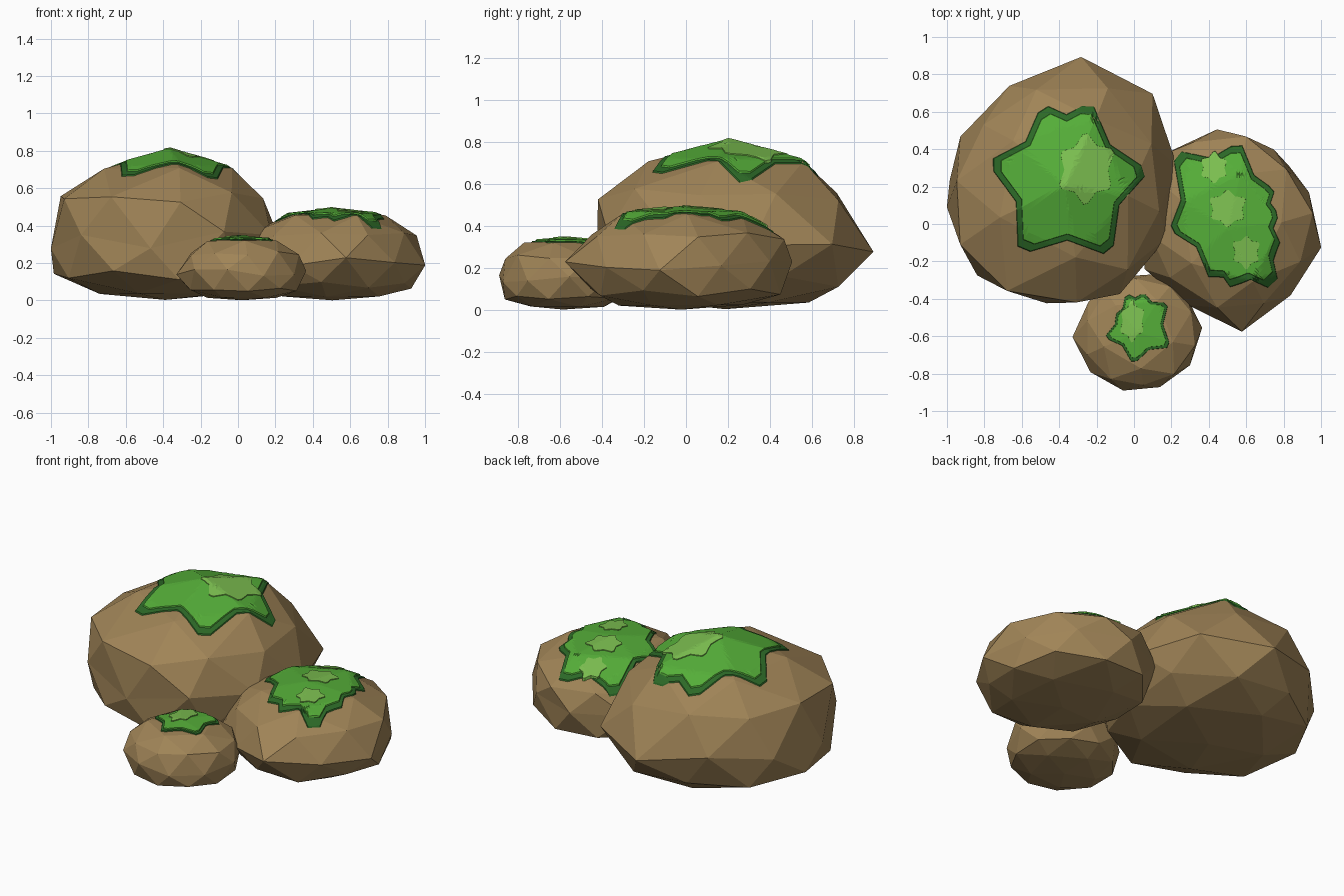
import bpy, bmesh, math, random
from mathutils import Vector
from mathutils.bvhtree import BVHTree

if "Cube" in bpy.data.objects:
    bpy.data.objects.remove(bpy.data.objects["Cube"])

random.seed(4)


def material(name, rgb):
    m = bpy.data.materials.new(name)
    m.diffuse_color = (*rgb, 1)
    m.use_nodes = True
    m.node_tree.nodes["Principled BSDF"].inputs["Base Color"].default_value = m.diffuse_color
    return m


STONE = material("stone", (0.35, 0.23, 0.095))
DARK = material("moss_dark", (0.025, 0.14, 0.02))
GREEN = material("moss_green", (0.09, 0.42, 0.04))
LIGHT = material("moss_light", (0.20, 0.52, 0.08))


def finish(bm, name, mat):
    bmesh.ops.recalc_face_normals(bm, faces=bm.faces)
    me = bpy.data.meshes.new(name)
    bm.to_mesh(me)
    me.materials.append(mat)
    bpy.context.collection.objects.link(bpy.data.objects.new(name, me))


def polar(c, r, degrees):
    a = math.radians(degrees)
    return Vector((c[0] + r * math.cos(a), c[1] + r * math.sin(a)))


# Faceted boulder: icosphere fitted to ten equator radii and a height profile
def rock(name, c, start, radii, height, shoulder, lean):
    bm = bmesh.new()
    bmesh.ops.create_icosphere(bm, subdivisions=2, radius=1)
    c = Vector(c)
    plan = [polar(c, r, start + 36 * k) for k, r in enumerate(radii)]
    keys = (-1, -0.85, -0.5, 0, 0.5, 0.85, 1.01)
    levels = (0.005, 0.045, 0.16, 0.46 * shoulder, 0.79 * shoulder, shoulder, 1)
    phase = min(math.atan2(v.co.y, v.co.x) % math.tau
                for v in bm.verts if abs(v.co.z) < 0.01)
    for v in bm.verts:
        x, y, z = v.co
        u = ((math.atan2(y, x) - phase) % math.tau) / math.tau * 10
        if abs(u - round(u)) < 1e-3:
            u = round(u)
        i = int(u)
        p = plan[i % 10].lerp(plan[(i + 1) % 10], u - i)
        cap = abs(z) > 0.8
        q = c + (p - c) * math.hypot(x, y) ** (0.75 if cap else 0.45)
        k = next(n for n in range(6) if z <= keys[n + 1] + 1e-4)
        t = (z - keys[k]) / (keys[k + 1] - keys[k])
        h = height * (levels[k] + t * (levels[k + 1] - levels[k]))
        # small irregularities, keeping the plan outline and the ground fixed
        j = Vector([random.uniform(-1, 1) for _ in range(3)]) * height * 0.02
        if abs(z) < 0.01:
            j = Vector((0, 0, j.z * 3))
        elif cap:
            j.z *= 0.2
        else:
            q += Vector(lean)
        v.co = (q.x + j.x, q.y + j.y, max(0, h + j.z))
    bvh = BVHTree.FromBMesh(bm)
    finish(bm, name, STONE)
    return bvh


# Leafy outline: lobe tips at given angles, with deeper valleys in wider gaps
def leaf(c, tips, stretch=1):
    pts = []
    for (a, r), (b, s) in zip(tips, tips[1:] + tips[:1]):
        gap = (b - a) % 360
        valley = (r + s) / 2 * (1 - 0.3 * min(gap / 70, 1))
        pts += [polar(c, r, a - 4), polar(c, r * 0.97, a + 5), polar(c, valley, a + gap / 2)]
    return [Vector((p.x, c[1] + (p.y - c[1]) * stretch)) for p in pts]


# Moss layer: concentric rings draped on the boulder, with a skirt at the rim
def moss(name, bvh, c, outline, scale, lift, mat, rings=16, split=5):
    c = Vector(c)
    rim = [a.lerp(b, k / split) for a, b in zip(outline, outline[1:] + outline[:1])
           for k in range(split)]
    bm = bmesh.new()

    def drape(p, up):
        ray = Vector((p.x, p.y, 3))
        hit = bvh.ray_cast(ray, Vector((0, 0, -1)))[0] or bvh.find_nearest(ray)[0]
        return bm.verts.new((p.x, p.y, hit.z + up))

    hub = drape(c, lift)
    levels = [(scale * k / rings, lift) for k in range(1, rings)]
    levels += [(scale * 0.985, lift), (scale, -0.004)]
    loops = [[drape(c + (p - c) * s, up) for p in rim] for s, up in levels]
    for i in range(len(rim)):
        j = (i + 1) % len(rim)
        bm.faces.new((hub, loops[0][i], loops[0][j]))
        for lo, hi in zip(loops, loops[1:]):
            bm.faces.new((lo[i], hi[i], hi[j]))
            bm.faces.new((lo[i], hi[j], lo[j]))
    finish(bm, name, mat)


# Moss patch: dark rim, green top and pale star-shaped highlights (x, y, radius, stretch)
def moss_patch(name, bvh, c, tips, spots):
    outline = leaf(c, tips)
    moss(name + "_moss_rim", bvh, c, outline, 1.0, 0.006, DARK)
    moss(name + "_moss_top", bvh, c, outline, 0.90, 0.013, GREEN)
    for k, (x, y, r, stretch) in enumerate(spots):
        star = leaf((x, y), [(30 + 60 * n, r * random.uniform(0.88, 1.05)) for n in range(6)], stretch)
        moss(f"{name}_moss_highlight_{k + 1}", bvh, (x, y), star, 1.0, 0.018, LIGHT, 6, 2)


# Large boulder
large = rock("large_rock", (-.38, .20), 10,
             (.62, .69, .70, .61, .61, .63, .66, .63, .65, .62), .81, .87, (-.04, -.04))
moss_patch("large", large, (-.34, .24),
           [(6, .40), (76, .41), (111, .41), (169, .43), (236, .46), (298, .44)],
           [(-.26, .29, .17, 1.2)])

# Medium boulder
medium = rock("medium_rock", (.51, -.03), 25,
              (.47, .49, .54, .54, .46, .50, .46, .55, .48, .50), .485, .94, (0, .03))
moss_patch("medium", medium, (.50, .05),
           [(0, .27), (30, .28), (82, .38), (130, .42), (195, .31),
            (257, .35), (276, .39), (303, .45), (327, .33)],
           [(.43, .30, .08, 1.1), (.50, .08, .11, 1), (.60, -.15, .08, 1.2)])

# Small boulder
small = rock("small_rock", (.02, -.58), 4,
             (.345, .33, .32, .32, .31, .35, .33, .32, .315, .33), .335, .95, (.01, 0))
moss_patch("small", small, (.02, -.54),
           [(36, .19), (80, .17), (110, .17), (155, .13), (202, .18), (264, .20), (326, .20)],
           [(-.01, -.52, .07, 1.6)])
